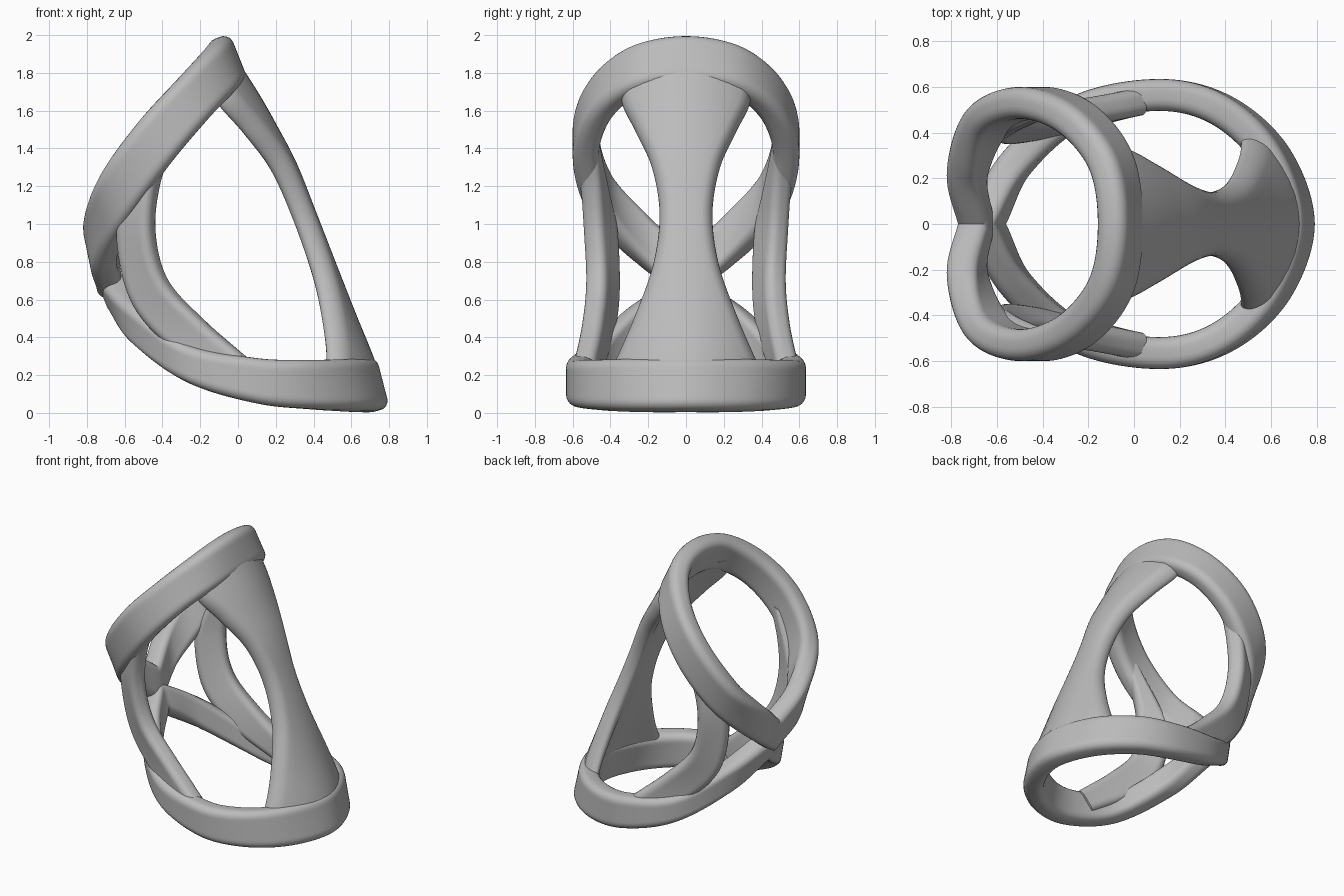
import bpy, bmesh, math
from mathutils import Vector, Matrix

cube = bpy.data.objects.get("Cube")
if cube:
    bpy.data.objects.remove(cube)

grey = bpy.data.materials.new("plain grey")
grey.use_nodes = True
grey.diffuse_color = (0.5, 0.5, 0.5, 1)
grey.node_tree.nodes["Principled BSDF"].inputs["Base Color"].default_value = (0.5, 0.5, 0.5, 1)

STEPS = 12
Y = Vector((0, 1, 0))


def spline(a, b, c, d, t):
    """Smooth curve from b to c."""
    return 0.5 * (2 * b + (c - a) * t + (2 * a - 5 * b + 4 * c - d) * t ** 2
                  + (3 * b - a - 3 * c + d) * t ** 3)


def section(width, thick, r):
    """Rounded rectangle, subdivided along its long sides."""
    pts = []
    a, b = width / 2 - r, thick / 2 - r
    for i, (sx, sy) in enumerate([(1, 1), (-1, 1), (-1, -1), (1, -1)]):
        for k in range(6):
            ang = math.pi / 2 * (i + k / 5)
            pts.append((sx * a + r * math.cos(ang), sy * b + r * math.sin(ang)))
        if i % 2 == 0:
            for k in range(1, 10):
                pts.append((sx * a * (1 - k / 5), sy * thick / 2))
    return pts


def sweep(name, keys, thick, r, half_loop=False, mirrored=True, bend=0.0):
    """Loft a strap through (centre, width vector) keys."""
    keys = [(Vector(p), Vector(w)) for p, w in keys]
    flip = Matrix.Diagonal((1, -1, 1))
    first = tuple(flip @ v for v in keys[1]) if half_loop else \
        tuple(2 * keys[0][j] - keys[1][j] for j in (0, 1))
    last = tuple(2 * keys[-1][j] - keys[-2][j] for j in (0, 1))
    keys = [first] + keys + [last]
    rows = []
    for i in range(1, len(keys) - 2):
        for s in range(STEPS):
            rows.append([spline(*(k[j] for k in keys[i - 1:i + 3]), s / STEPS) for j in (0, 1)])
    rows.append(list(keys[-2]))

    bm = bmesh.new()
    rings = []
    for i, (p, w) in enumerate(rows):
        tangent = (rows[min(i + 1, len(rows) - 1)][0] - rows[max(i - 1, 0)][0]).normalized()
        if half_loop:  # end sections lie in the mirror plane
            f = i / (len(rows) - 1)
            tangent = tangent.lerp(Y, (1 - f) ** 8).lerp(-Y, f ** 10)
        normal = tangent.cross(w).normalized()
        ring = []
        for a, b in section(w.length, thick, r):
            v = p + w.normalized() * a + normal * b
            v.x -= bend * v.y ** 2
            if half_loop:
                v.y = 0 if i in (0, len(rows) - 1) else max(v.y, 0.002)
            ring.append(bm.verts.new(v))
        rings.append(ring)
    for r0, r1 in zip(rings, rings[1:]):
        for k in range(len(r0)):
            n = (k + 1) % len(r0)
            bm.faces.new((r0[k], r0[n], r1[n], r1[k]))
    if not half_loop:
        bm.faces.new(rings[0])
        bm.faces.new(rings[-1])
    if mirrored:
        bmesh.ops.mirror(bm, geom=bm.verts[:] + bm.edges[:] + bm.faces[:],
                         axis='Y', merge_dist=0.0005)
    bmesh.ops.recalc_face_normals(bm, faces=bm.faces[:])
    mesh = bpy.data.meshes.new(name)
    bm.to_mesh(mesh)
    bm.free()
    mesh.materials.append(grey)
    obj = bpy.data.objects.new(name, mesh)
    bpy.context.collection.objects.link(obj)
    bpy.ops.object.select_all(action='DESELECT')
    obj.select_set(True)
    bpy.context.view_layer.objects.active = obj
    bpy.ops.object.shade_smooth_by_angle(angle=math.radians(40))
    return obj


# Upper ring, pinched to a point at the back
sweep("upper_ring", [
    ((-0.06, 0, 1.86), (0.10, 0, -0.25)),
    ((-0.10, 0.27, 1.81), (0.12, 0, -0.24)),
    ((-0.25, 0.46, 1.65), (0.15, 0, -0.22)),
    ((-0.45, 0.53, 1.42), (0.17, 0, -0.22)),
    ((-0.64, 0.45, 1.15), (0.15, 0, -0.24)),
    ((-0.73, 0.22, 0.91), (0.07, 0, -0.28)),
    ((-0.69, 0, 0.74), (0.04, 0, -0.26)),
], 0.14, 0.055, half_loop=True)

# Lower ring, rising to meet the upper ring
sweep("lower_ring", [
    ((0.70, 0, 0.145), (-0.07, 0, 0.27)),
    ((0.60, 0.30, 0.145), (-0.06, 0, 0.27)),
    ((0.38, 0.50, 0.15), (-0.03, 0, 0.26)),
    ((0.10, 0.565, 0.17), (0, 0, 0.24)),
    ((-0.25, 0.49, 0.26), (-0.02, 0, 0.21)),
    ((-0.52, 0.26, 0.47), (-0.04, 0, 0.23)),
    ((-0.65, 0, 0.64), (-0.08, 0, 0.20)),
], 0.14, 0.05, half_loop=True)

# Curved struts on both sides
sweep("side_struts", [
    ((-0.40, 0.52, 1.42), (0.12, 0.04, 0.06)),
    ((-0.50, 0.48, 1.18), (0.15, 0.08, 0.06)),
    ((-0.54, 0.45, 0.95), (0.18, 0.11, 0)),
    ((-0.47, 0.44, 0.65), (0.18, 0.10, 0.10)),
    ((-0.27, 0.47, 0.42), (0.17, 0.07, 0.14)),
    ((0.0, 0.53, 0.22), (0.10, 0.02, 0.14)),
], 0.12, 0.045)

# Waisted panel joining the two rings
profile = [(0.18, 0.69, 0.42), (0.28, 0.66, 0.37), (0.50, 0.57, 0.275), (0.78, 0.46, 0.175),
           (1.05, 0.355, 0.14), (1.30, 0.255, 0.18), (1.50, 0.15, 0.27),
           (1.65, 0.065, 0.34), (1.80, -0.03, 0.33)]
sweep("waisted_panel", [((x, 0, z), (0, 2 * h, 0)) for z, x, h in profile],
      0.12, 0.055, mirrored=False, bend=1.2)
